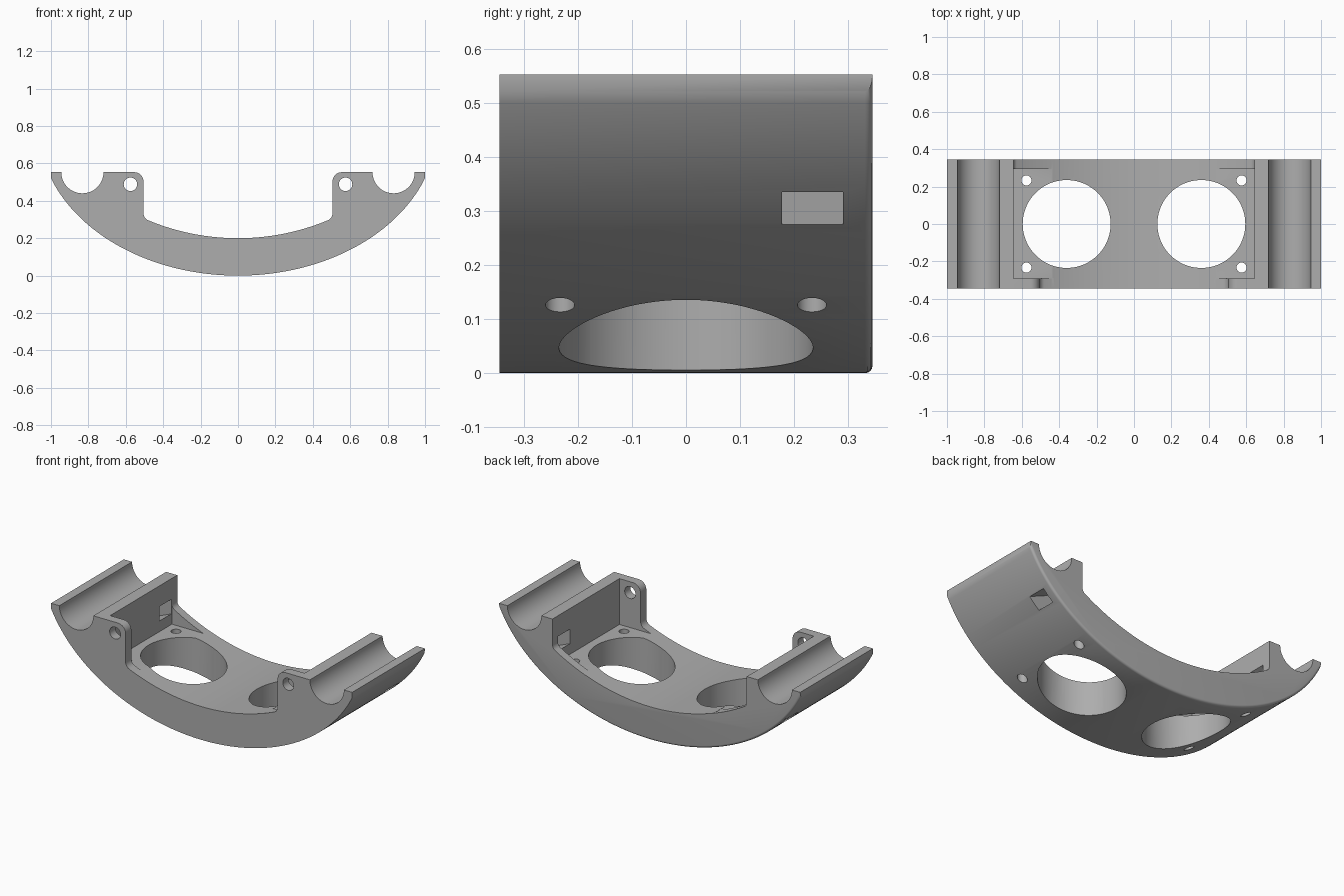
import bpy
import bmesh
from math import sin, cos, pi, sqrt, atan2, radians

if "Cube" in bpy.data.objects:
    bpy.data.objects.remove(bpy.data.objects["Cube"])

DEPTH, TOP = 0.345, 0.553          # half depth and top height
INNER_R, INNER_Z = 1.25, 1.45      # inner arc radius and centre height
OUT_A, OUT_C = 1.066, 0.797        # outer ellipse half axes
TAB_X, WALL_X = 0.505, 0.645

grey = bpy.data.materials.new("plain grey")
grey.use_nodes = True
colour = (0.42, 0.42, 0.42, 1)
grey.diffuse_color = colour
grey.node_tree.nodes["Principled BSDF"].inputs["Base Color"].default_value = colour


def arc(cx, cz, r, a0, a1, n):
    return [(cx + r * cos(a0 + (a1 - a0) * i / n), cz + r * sin(a0 + (a1 - a0) * i / n))
            for i in range(n + 1)]


def prism(name, pts, y0, y1):
    """Extrude an x-z outline along y."""
    bm = bmesh.new()
    face = bm.faces.new([bm.verts.new((x, y0, z)) for x, z in pts])
    new = bmesh.ops.extrude_face_region(bm, geom=[face])["geom"]
    bmesh.ops.translate(bm, vec=(0, y1 - y0, 0),
                        verts=[v for v in new if isinstance(v, bmesh.types.BMVert)])
    bmesh.ops.recalc_face_normals(bm, faces=bm.faces)
    mesh = bpy.data.meshes.new(name)
    bm.to_mesh(mesh)
    bm.free()
    obj = bpy.data.objects.new(name, mesh)
    bpy.context.collection.objects.link(obj)
    mesh.materials.append(grey)
    return obj


def inner_curve(wall, r, start, drop=0.0):
    """Inner arc from angle start, filleted into a vertical wall."""
    fz = INNER_Z - sqrt((INNER_R - r) ** 2 - (wall - r) ** 2)
    phi = atan2(fz - INNER_Z, wall - r)
    pts = arc(0, INNER_Z, INNER_R, start, phi, 24)
    pts += arc(wall - r, fz, r, phi, 0, 8)[1:]
    return [(x, z - drop) for x, z in pts]


def outer_z(x):
    return OUT_C * (1 - sqrt(1 - (x / OUT_A) ** 2))


# Half outline: inner arc, rounded tab, round channel, tip, outer curve
half = inner_curve(TAB_X, 0.04, -pi / 2)
half += arc(TAB_X + 0.05, TOP - 0.05, 0.05, pi, pi / 2, 8)
half += arc(0.832, TOP, 0.113, pi, 2 * pi, 28)
half += [(1.0, TOP)]
t_end = pi / 2 - atan2(1.0 / OUT_A, sqrt(1 - 1 / OUT_A ** 2))
half += [(OUT_A * cos(a), OUT_C - OUT_C * sin(a))
         for a in [t_end + (pi / 2 - t_end) * i / 44 for i in range(45)]]
half[-1] = (0.0, 0.0)
body = prism("curved_bracket", half + [(-x, z) for x, z in half[-2:0:-1]], -DEPTH, DEPTH)

# Round the outer curve at the back
bm = bmesh.new()
bm.from_mesh(body.data)
rim = [e for e in bm.edges
       if all(v.co.y > DEPTH - 0.001 and abs(v.co.z - outer_z(v.co.x)) < 0.002 for v in e.verts)]
bmesh.ops.bevel(bm, geom=rim, offset=0.014, segments=4, profile=0.5, affect='EDGES')
bm.to_mesh(body.data)
bm.free()

cutters = []


def bore(x, y, r, n):
    bpy.ops.mesh.primitive_cylinder_add(vertices=n, radius=r, depth=2, location=(x, y, 0.3))
    bpy.context.object.name = "bore_cutter"
    cutters.append(bpy.context.object)


for s in (1, -1):
    def side_cut(name, pts, y0, y1):
        cutters.append(prism(name, [(s * x, z) for x, z in pts], y0, y1))

    # Clear the space behind the front tab, leaving a low strip at the back
    clear = inner_curve(WALL_X, 0.035, -radians(70), 0.0008)
    side_cut("clearance_cutter", clear + [(WALL_X, 0.7), (clear[0][0], 0.7)], -0.29, 0.5)
    # Flat seat between tab and strip
    side_cut("seat_cutter", [(0.38, 0.278), (WALL_X + 0.0005, 0.278),
                             (WALL_X + 0.0005, 0.65), (0.38, 0.65)], -0.2905, 0.295)
    # Screw hole in the tab
    side_cut("tab_hole_cutter", arc(0.575, 0.488, 0.036, 0, 2 * pi, 32)[:-1], -0.5, -0.2)
    # Sloping cable slot
    side_cut("slot_cutter", [(0.6, 0.361), (0.95, 0.214), (0.95, 0.301), (0.6, 0.448)],
             0.178, 0.29)
    # Large opening and its screw holes
    bore(s * 0.36, 0, 0.235, 80)
    for y in (-0.233, 0.233):
        bore(s * 0.575, y, 0.027, 28)

bpy.ops.object.select_all(action='DESELECT')
body.select_set(True)
bpy.context.view_layer.objects.active = body
for c in cutters:
    c.hide_render = True
    mod = body.modifiers.new("cut", 'BOOLEAN')
    mod.operation, mod.solver, mod.object = 'DIFFERENCE', 'EXACT', c
    bpy.ops.object.modifier_apply(modifier=mod.name)
for c in cutters:
    bpy.data.objects.remove(c)

# One material everywhere, smooth curves with sharp edges
body.data.materials.clear()
body.data.materials.append(grey)
for p in body.data.polygons:
    p.material_index = 0
bpy.ops.object.shade_smooth_by_angle(angle=radians(30))
